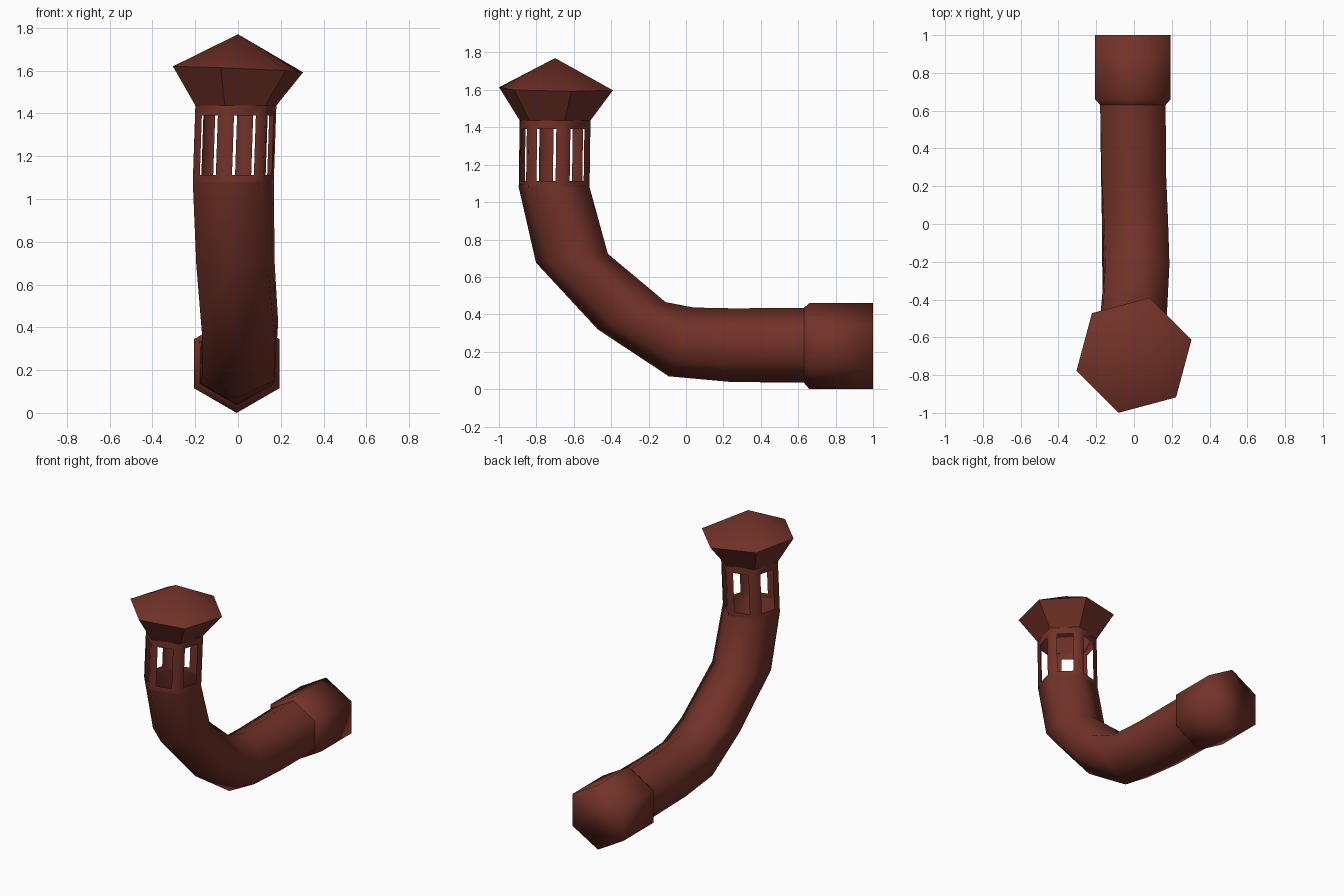
import bpy, bmesh
from math import radians, cos, sin
from mathutils import Vector

cube = bpy.data.objects.get("Cube")
if cube:
    bpy.data.objects.remove(cube, do_unlink=True)

paint = bpy.data.materials.new("red brown paint")
paint.use_nodes = True
COLOUR = (0.17, 0.032, 0.021, 1)
paint.diffuse_color = COLOUR
paint.node_tree.nodes["Principled BSDF"].inputs["Base Color"].default_value = COLOUR


def ring(x, y, z, radius, tilt, twist):
    """Hexagon whose inner-bend direction leans by tilt from +y towards +z."""
    u = Vector((0, cos(radians(tilt)), sin(radians(tilt))))
    v = Vector((1, 0, 0))
    angles = [radians(60 * k + twist) for k in range(6)]
    return [Vector((x, y, z)) + radius * (cos(a) * u + sin(a) * v) for a in angles]


def finish(name, bm, angle):
    bmesh.ops.remove_doubles(bm, verts=bm.verts, dist=0.0005)
    mesh = bpy.data.meshes.new(name)
    bm.to_mesh(mesh)
    bm.free()
    mesh.materials.append(paint)
    obj = bpy.data.objects.new(name, mesh)
    bpy.context.collection.objects.link(obj)
    bpy.ops.object.select_all(action="DESELECT")
    obj.select_set(True)
    bpy.context.view_layer.objects.active = obj
    bpy.ops.object.shade_smooth_by_angle(angle=radians(angle))


def loft(bm, rings):
    loops = [[bm.verts.new(p) for p in r] for r in rings]
    for low, high in zip(loops, loops[1:]):
        for k in range(6):
            n = (k + 1) % 6
            bm.faces.new((low[n], low[k], high[k], high[n]))
    return loops


# Bent pipe
tower_base = ring(-0.022, -0.705, 1.08, 0.196, 0, 15)
tower_top = ring(-0.01, -0.70, 1.437, 0.196, 0, 15)
bm = bmesh.new()
loft(bm, [
    ring(-0.006, 0.63, 0.235, 0.2, 90, 0),
    ring(-0.002, 0.25, 0.235, 0.197, 88, 1),
    ring(0.006, -0.025, 0.2525, 0.196, 70, 3),
    ring(0.01, -0.29, 0.392, 0.196, 22, 5),
    ring(-0.012, -0.61, 0.70, 0.196, 7, 9),
    tower_base,
])
finish("bent_pipe", bm, 75)

# Collar with closed end
bm = bmesh.new()
collar = loft(bm, [
    ring(-0.006, 1.0, 0.23, 0.23, 90, 0),
    ring(-0.006, 0.66, 0.23, 0.23, 90, 0),
    ring(-0.006, 0.63, 0.235, 0.2, 90, 0),
])
bm.faces.new(collar[0])
finish("end_collar", bm, 100)

# Tower walls, each a frame around an open window
bm = bmesh.new()
for k in range(6):
    n = (k + 1) % 6
    outer = [tower_base[n], tower_base[k], tower_top[k], tower_top[n]]

    def on_wall(s, t):
        return outer[0].lerp(outer[1], s).lerp(outer[3].lerp(outer[2], s), t)

    inner = [on_wall(0.23, 0.09), on_wall(0.77, 0.09), on_wall(0.77, 0.87), on_wall(0.23, 0.87)]
    a = [bm.verts.new(p) for p in outer]
    b = [bm.verts.new(p) for p in inner]
    for i in range(4):
        j = (i + 1) % 4
        bm.faces.new((a[i], a[j], b[j], b[i]))
finish("window_tower", bm, 75)

# Flared eaves, leaning slightly
eaves = ring(0, -0.695, 1.606, 0.315, 0, 15)
for p in eaves:
    p.z -= 0.042 * p.x + 0.015 * (p.y + 0.695)
bm = bmesh.new()
loft(bm, [tower_top, eaves])
finish("flared_eaves", bm, 30)

# Pointed roof
bm = bmesh.new()
rim = [bm.verts.new(p) for p in eaves]
tip = bm.verts.new((0, -0.70, 1.77))
for k in range(6):
    bm.faces.new((rim[(k + 1) % 6], rim[k], tip))
finish("pointed_roof", bm, 60)
